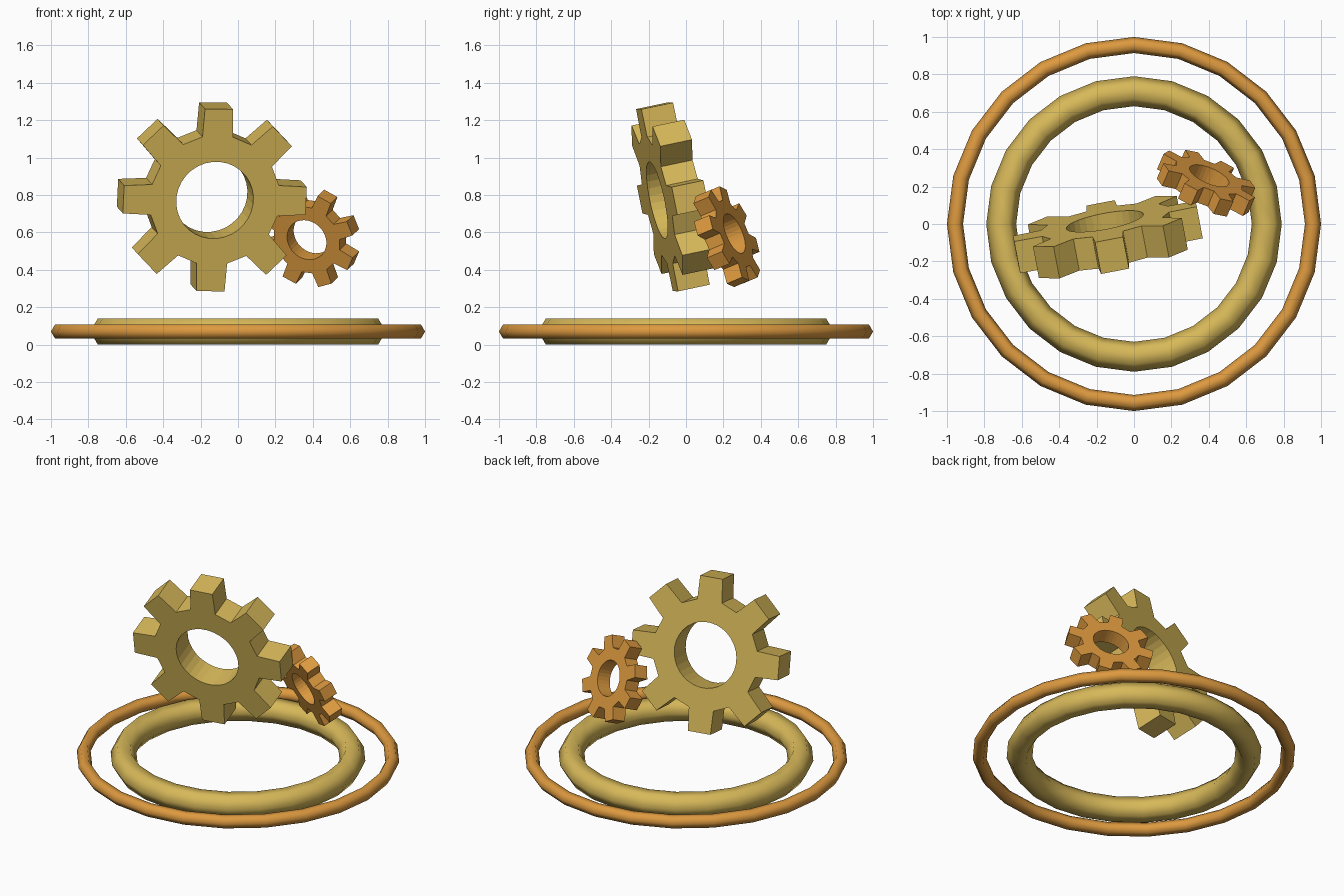
import bpy, bmesh
from math import cos, sin, pi, tau
from mathutils import Vector, Matrix

cube = bpy.data.objects.get("Cube")
if cube:
    bpy.data.objects.remove(cube)


def material(name, rgb):
    mat = bpy.data.materials.new(name)
    mat.use_nodes = True
    mat.diffuse_color = (*rgb, 1)
    mat.node_tree.nodes["Principled BSDF"].inputs["Base Color"].default_value = (*rgb, 1)
    return mat


gold = material("pale gold", (0.68, 0.48, 0.10))
copper = material("warm copper", (0.72, 0.32, 0.05))


def ring(name, major, minor, mat):
    """Flat-lying smooth ring with a six-sided section."""
    bpy.ops.mesh.primitive_torus_add(major_segments=24, minor_segments=6, major_radius=major,
                                     minor_radius=minor, location=(0, 0, 0.07))
    obj = bpy.context.object
    obj.name = name
    obj.data.materials.append(mat)
    bpy.ops.object.shade_smooth()


def gear(name, centre, axis, tooth_dir, scale, mat, teeth=8):
    """Flat gear with tapered teeth and a round bore; axis points to the back."""
    # Tooth outline (radial, sideways) from one root corner to the other
    tooth = [(0.345, -0.083), (0.497, -0.076), (0.497, 0.076), (0.345, 0.083)]
    outline, bore = [], []
    for i in range(teeth):
        turn = Matrix.Rotation(tau * i / teeth, 2)
        outline += [turn @ Vector(p) for p in tooth]
        for k in range(4):
            a = tau * (i + (k - 1.5) / 4) / teeth
            bore.append(Vector((cos(a), sin(a))) * 0.21)

    bm = bmesh.new()
    half = 0.088

    def loop(points, z):
        return [bm.verts.new((p.x, p.y, z)) for p in points]

    # Closed band: front face, rim, back face, bore wall
    loops = [loop(bore, -half), loop(outline, -half), loop(outline, half), loop(bore, half)]
    n = len(bore)
    for s in range(4):
        a, b = loops[s], loops[(s + 1) % 4]
        for i in range(n):
            j = (i + 1) % n
            bm.faces.new((a[i], a[j], b[j], b[i]))
    bmesh.ops.recalc_face_normals(bm, faces=bm.faces)
    mesh = bpy.data.meshes.new(name)
    bm.to_mesh(mesh)
    bm.free()
    mesh.materials.append(mat)

    # Orient: local z along the axis, local x along one tooth
    z = Vector(axis).normalized()
    x = Vector(tooth_dir)
    x = (x - z * x.dot(z)).normalized()
    y = z.cross(x)
    obj = bpy.data.objects.new(name, mesh)
    rot = Matrix((x, y, z)).transposed().to_4x4()
    obj.matrix_world = Matrix.Translation(centre) @ rot @ Matrix.Scale(scale, 4)
    bpy.context.collection.objects.link(obj)


# Base rings
ring("inner_ring", 0.71, 0.08, gold)
ring("outer_ring", 0.957, 0.043, copper)

# Tilted gears floating above the rings
gear("large_gear", (-0.14, -0.07, 0.79), (-0.18, 0.95, 0.2), (0.045, -0.195, 0.97), 1, gold)
gear("small_gear", (0.385, 0.218, 0.577), (0.37, 0.855, 0.36), (0.095, -0.133, 0.218), 0.54, copper)
